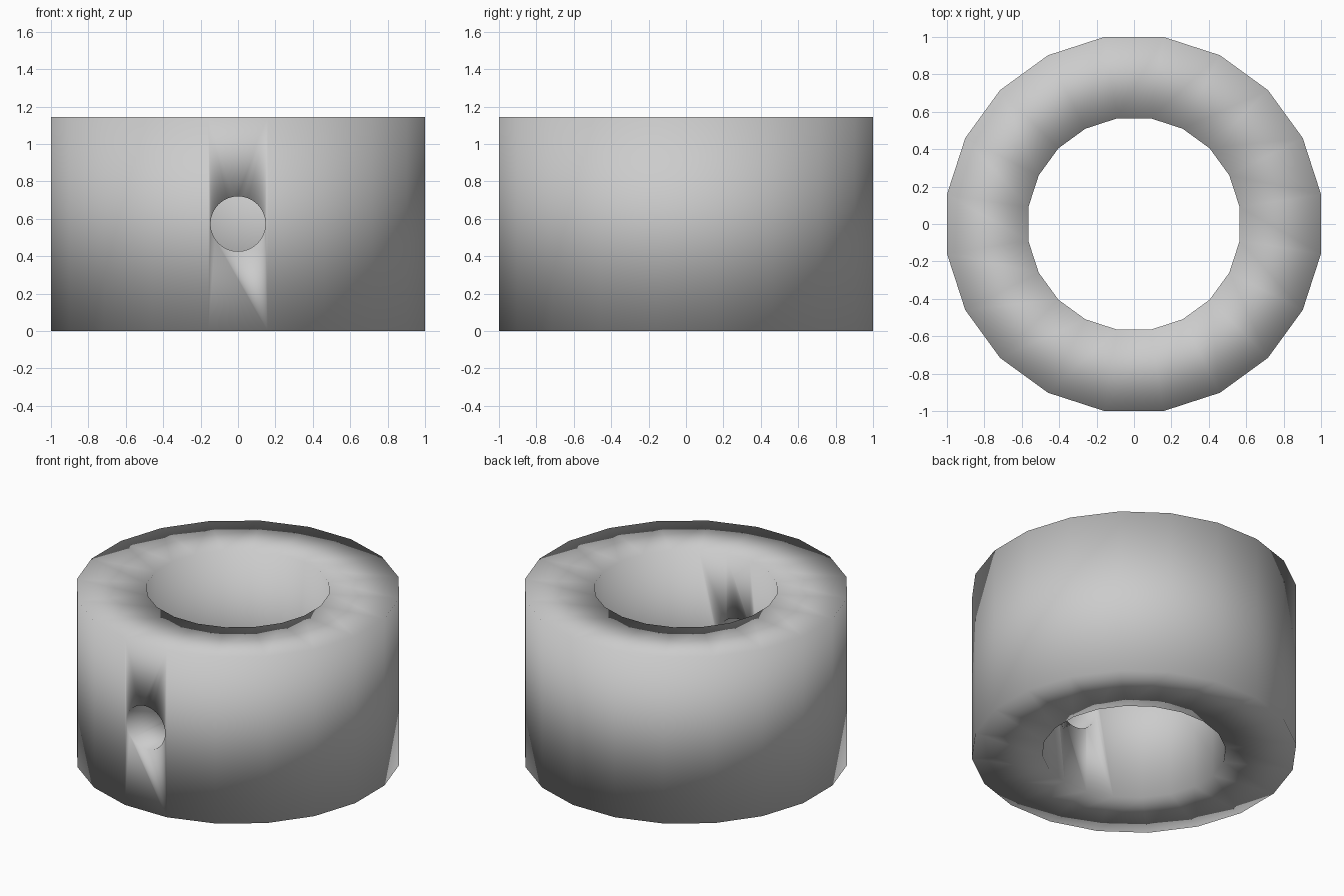
import bpy, bmesh, math

if "Cube" in bpy.data.objects:
    bpy.data.objects.remove(bpy.data.objects["Cube"])

SIDES = 20
HEIGHT = 1.143
OUTER = 1.0 / math.cos(math.pi / SIDES)
INNER = 0.565 / math.cos(math.pi / SIDES)


def ring_loop(bm, radius, z):
    return [bm.verts.new((radius * math.cos((i + 0.5) * math.tau / SIDES),
                          radius * math.sin((i + 0.5) * math.tau / SIDES), z))
            for i in range(SIDES)]


# Collar body: rectangular section swept round a 20-sided ring
bm = bmesh.new()
section = [(OUTER, 0), (OUTER, HEIGHT), (INNER, HEIGHT), (INNER, 0)]
loops = [ring_loop(bm, r, z) for r, z in section]
for k in range(4):
    a, b = loops[k], loops[(k + 1) % 4]
    for i in range(SIDES):
        j = (i + 1) % SIDES
        bm.faces.new((a[i], a[j], b[j], b[i]))
bmesh.ops.recalc_face_normals(bm, faces=bm.faces)
mesh = bpy.data.meshes.new("collar")
bm.to_mesh(mesh)
bm.free()
collar = bpy.data.objects.new("collar", mesh)
bpy.context.collection.objects.link(collar)

# Screw hole through the front wall only
bpy.ops.mesh.primitive_cylinder_add(vertices=32, radius=0.147, depth=1.1,
                                    location=(0, -0.75, 0.573),
                                    rotation=(math.pi / 2, 0, 0))
cutter = bpy.context.object
cutter.name = "screw_hole_cutter"
cut = collar.modifiers.new("screw_hole", 'BOOLEAN')
cut.operation = 'DIFFERENCE'
cut.solver = 'EXACT'
cut.object = cutter

# Apply the cut, remove the cutter and smooth the whole surface
bpy.ops.object.select_all(action='DESELECT')
collar.select_set(True)
bpy.context.view_layer.objects.active = collar
bpy.ops.object.modifier_apply(modifier=cut.name)
bpy.data.objects.remove(cutter, do_unlink=True)
bpy.ops.object.shade_smooth()
